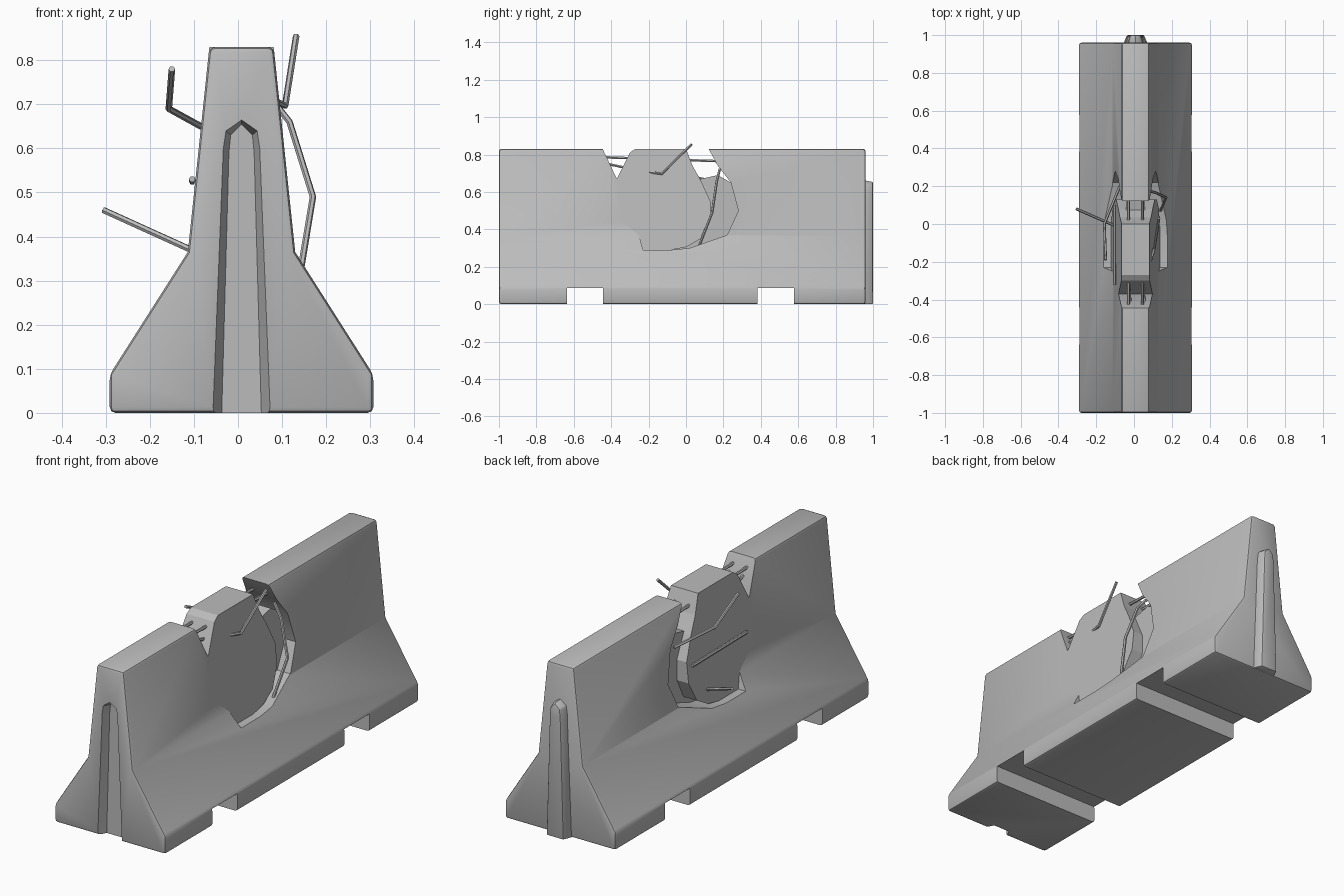
import bpy
import bmesh
from math import radians

cube = bpy.data.objects.get("Cube")
if cube:
    bpy.data.objects.remove(cube, do_unlink=True)

concrete = bpy.data.materials.new("concrete grey")
concrete.use_nodes = True
GREY = (0.5, 0.5, 0.5, 1)
concrete.diffuse_color = GREY
concrete.node_tree.nodes["Principled BSDF"].inputs["Base Color"].default_value = GREY

MID = 0.008  # centre line of the wall


def loft(name, first, second):
    """Solid between two matching loops of 3D points."""
    bm = bmesh.new()
    a = [bm.verts.new(p) for p in first]
    b = [bm.verts.new(p) for p in second]
    bm.faces.new(a)
    bm.faces.new(b[::-1])
    for i in range(len(a)):
        j = (i + 1) % len(a)
        bm.faces.new((a[i], b[i], b[j], a[j]))
    bmesh.ops.recalc_face_normals(bm, faces=bm.faces)
    mesh = bpy.data.meshes.new(name)
    bm.to_mesh(mesh)
    bm.free()
    mesh.materials.append(concrete)
    obj = bpy.data.objects.new(name, mesh)
    bpy.context.collection.objects.link(obj)
    return obj


def across(name, outline, half):
    """Solid from a (y, z) outline, spanning x by a half width depending on z."""
    return loft(name, [(MID - half(z), y, z) for y, z in outline],
                [(MID + half(z), y, z) for y, z in outline])


def key(name, wide_y, narrow_y):
    """Tapered joint shape shared by the tongue and the groove."""
    side = [(0.066, 0), (0.042, 0.6), (0.036, 0.64)]
    outline = side + [(0, 0.665)] + [(-x, z) for x, z in reversed(side)]
    return loft(name, [(MID + x, wide_y, z) for x, z in outline],
                [(MID + 0.68 * x, narrow_y, z * 0.985) for x, z in outline])


def select(obj):
    bpy.ops.object.select_all(action='DESELECT')
    obj.select_set(True)
    bpy.context.view_layer.objects.active = obj


def apply_all(obj):
    select(obj)
    for name in [m.name for m in obj.modifiers]:
        bpy.ops.object.modifier_apply(modifier=name)


def bevel(obj, width, segments=2):
    mod = obj.modifiers.new("bevel", 'BEVEL')
    mod.width, mod.segments = width, segments
    mod.limit_method, mod.angle_limit = 'ANGLE', radians(30)
    apply_all(obj)


def cut(obj, cutter):
    mod = obj.modifiers.new("cut", 'BOOLEAN')
    mod.operation, mod.solver, mod.object = 'DIFFERENCE', 'EXACT', cutter
    apply_all(obj)
    bpy.data.objects.remove(cutter, do_unlink=True)


def wall_half(z):
    """Half width of the steep upper wall."""
    return 0.073 + (0.83 - z) * 0.105


# Main wall
half_profile = [(0.299, 0), (0.299, 0.087), (wall_half(0.365), 0.365), (wall_half(0.83), 0.83)]
profile = half_profile + [(-x, z) for x, z in reversed(half_profile)]
wall = loft("barrier_wall", [(MID + x, -1, z) for x, z in profile],
            [(MID + x, 0.96, z) for x, z in profile])
bevel(wall, 0.013)

# Lifting slots under the base
for y in (-0.54, 0.48):
    slot = [(y - 0.097, -0.1), (y + 0.097, -0.1), (y + 0.097, 0.085), (y - 0.097, 0.085)]
    cut(wall, across("slot_cutter", slot, lambda z: 0.5))

# End joint
cut(wall, key("groove_cutter", -1.002, -0.96))
tongue = key("end_tongue", 0.95, 1.0)
bevel(tongue, 0.006)

# Broken opening in the wall
low_rim = [(-0.37, 0.67), (-0.35, 0.5), (-0.34, 0.44), (-0.25, 0.365), (-0.23, 0.29), (-0.08, 0.29)]
right_rim = [(0.02, 0.3), (0.22, 0.37), (0.28, 0.5), (0.24, 0.65)]
opening = [(-0.455, 0.85)] + low_rim + right_rim + [(0.17, 0.74), (0.11, 0.85)]
cut(wall, across("opening_cutter", opening, lambda z: 0.5))

# Loose chunk standing in the opening, and the recessed core behind it
chunk_edge = [(0.0, 0.305), (0.08, 0.35), (0.13, 0.45), (0.13, 0.55), (0.08, 0.66), (0.035, 0.74)]
chunk_top = [(0.0, 0.83), (-0.27, 0.83), (-0.3, 0.81)]
chunk = across("broken_chunk", low_rim + chunk_edge + chunk_top, wall_half)
core = across("recessed_core", low_rim + right_rim + [(0.17, 0.69), (0.06, 0.665)], lambda z: 0.05)


# Steel bars
def bar(name, points, radius=0.0075):
    curve = bpy.data.curves.new(name, 'CURVE')
    curve.dimensions = '3D'
    curve.bevel_depth, curve.bevel_resolution = radius, 1
    curve.use_fill_caps = True
    spline = curve.splines.new('POLY')
    spline.points.add(len(points) - 1)
    for point, co in zip(spline.points, points):
        point.co = (*co, 1)
    curve.materials.append(concrete)
    obj = bpy.data.objects.new(name, curve)
    bpy.context.collection.objects.link(obj)
    select(obj)
    bpy.ops.object.convert(target='MESH')
    return bpy.context.view_layer.objects.active


bars = [
    bar("low_bar", [(-0.305, 0.08, 0.46), (-0.1, -0.01, 0.367)]),
    bar("bent_bar", [(-0.15, -0.19, 0.78), (-0.157, 0, 0.69), (-0.075, 0.2, 0.645)]),
    bar("side_bar", [(-0.104, 0.1, 0.525), (-0.104, -0.32, 0.53)]),
    bar("raised_bar", [(0.132, 0.03, 0.855), (0.107, -0.13, 0.697), (0.08, -0.22, 0.71)]),
    bar("hanging_bar", [(0.07, 0.18, 0.72), (0.117, 0.165, 0.66), (0.17, 0.14, 0.49), (0.14, 0.07, 0.31)]),
]
for x in (-0.03, 0.045):
    bars.append(bar("top_bar", [(x, -0.43, 0.785), (x, 0.16, 0.765)]))
    bars.append(bar("gap_bar", [(x + 0.01, -0.42, 0.75), (x, -0.28, 0.72)]))

# Shading
for obj in [wall, tongue] + bars:
    select(obj)
    bpy.ops.object.shade_smooth_by_angle(angle=radians(46 if obj in bars else 32))
